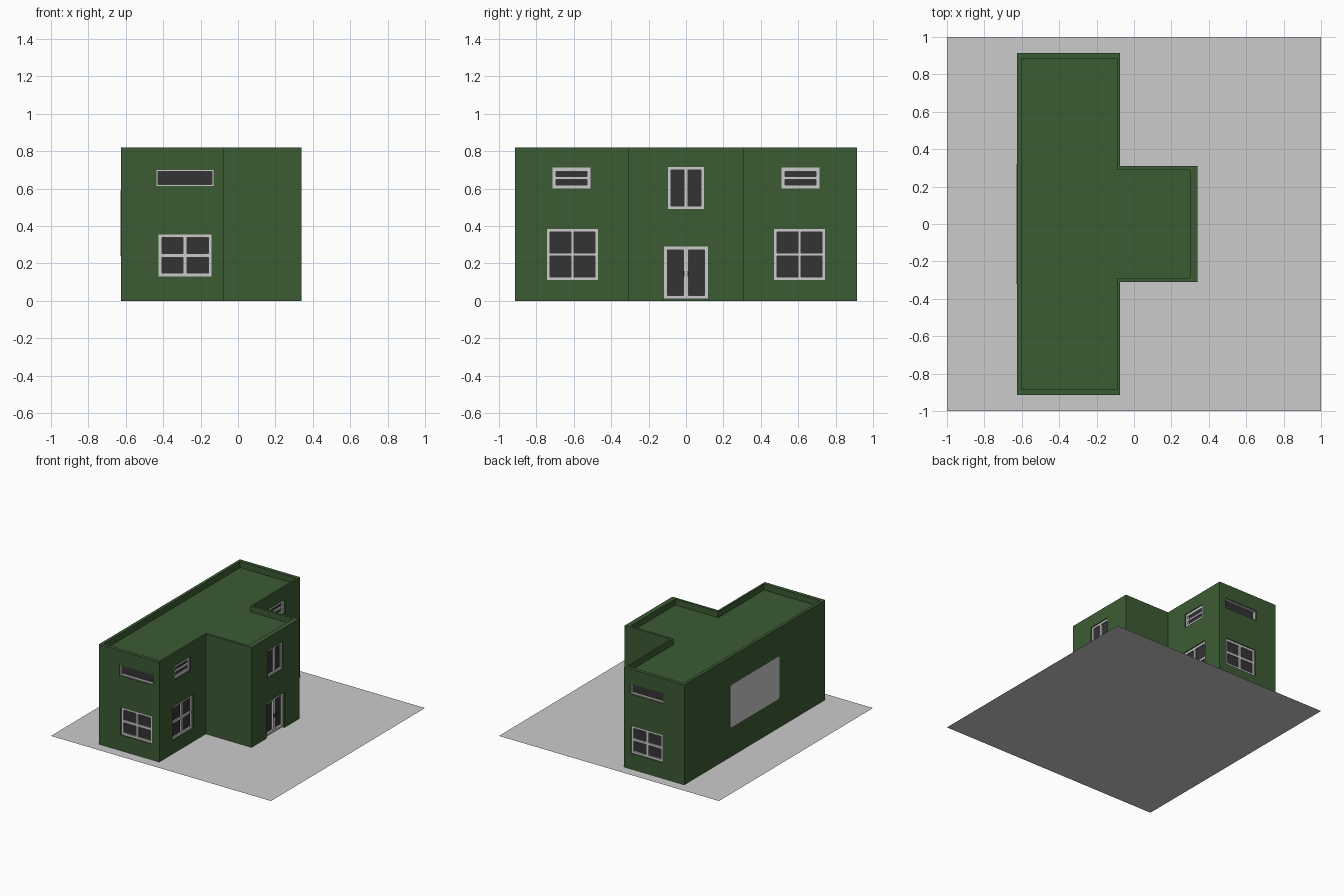
import bpy, bmesh, math
from mathutils import Matrix, Vector

if "Cube" in bpy.data.objects:
    bpy.data.objects.remove(bpy.data.objects["Cube"])


def material(name, r, g, b):
    m = bpy.data.materials.new(name)
    m.diffuse_color = (r, g, b, 1)
    m.use_nodes = True
    m.node_tree.nodes["Principled BSDF"].inputs["Base Color"].default_value = m.diffuse_color
    return m


GREEN = material("wall green", 0.045, 0.105, 0.034)
LIGHT = material("light grey", 0.6, 0.6, 0.6)
DARK = material("dark pane", 0.034, 0.034, 0.034)
H = 0.82


def finish(name, bm, mats, matrix=Matrix()):
    me = bpy.data.meshes.new(name)
    bmesh.ops.recalc_face_normals(bm, faces=bm.faces)
    bm.to_mesh(me)
    bm.free()
    for m in mats:
        me.materials.append(m)
    ob = bpy.data.objects.new(name, me)
    ob.matrix_world = matrix
    bpy.context.collection.objects.link(ob)
    return ob


def box(bm, lo, hi, mat=0, matrix=Matrix()):
    lo, hi = Vector(lo), Vector(hi)
    t = Matrix.Translation((lo + hi) / 2) @ Matrix.Diagonal((*(hi - lo), 1))
    verts = bmesh.ops.create_cube(bm, size=1, matrix=matrix @ t)["verts"]
    for f in {f for v in verts for f in v.link_faces}:
        f.material_index = mat


def prism(bm, outline, z0, z1):
    f = bm.faces.new([bm.verts.new((x, y, z0)) for x, y in outline])
    top = bmesh.ops.extrude_face_region(bm, geom=[f])["geom"]
    bmesh.ops.translate(bm, vec=(0, 0, z1 - z0),
                        verts=[v for v in top if isinstance(v, bmesh.types.BMVert)])


def t_outline(x0, x1, x2, long_y, wing_y):
    half = [(x0, -long_y), (x1, -long_y), (x1, -wing_y), (x2, -wing_y)]
    return half + [(x, -y) for x, y in reversed(half)]


def facing(angle, x, y):
    # local frame: x along the wall, -y outwards, z up
    return Matrix.Translation((x, y, 0)) @ Matrix.Rotation(math.radians(angle), 4, 'Z')


# openings: name, wall frame, centre, width, z0, z1, columns, rows, frame, bar, pane depth
openings = []
for side, angle, s in (("front", 0, -1), ("back", 180, 1)):
    wall = facing(angle, -0.283, 0.915 * s)
    openings += [(side + "_lower_window", wall, 0, 0.285, 0.13, 0.355, 2, 2, 0.018, 0.02, 0.02),
                 (side + "_upper_window", wall, 0, 0.305, 0.615, 0.70, 1, 1, 0.008, 0, 0.028)]
    wall = facing(90, -0.075, 0)
    openings += [(side + "_side_lower_window", wall, 0.607 * s, 0.275, 0.11, 0.385, 2, 2, 0.018, 0.018, 0.02),
                 (side + "_side_upper_window", wall, 0.612 * s, 0.205, 0.60, 0.712, 1, 2, 0.02, 0.015, 0.02)]
wall = facing(90, 0.34, 0)
openings += [("wing_window", wall, 0, 0.192, 0.49, 0.715, 2, 1, 0.016, 0.02, 0.02),
             ("double_door", wall, 0, 0.235, 0.01, 0.29, 2, 1, 0.018, 0.026, 0.025)]
DEPTH = 0.035

# cutter for wall openings and the sunken roof
bm = bmesh.new()
for name, wall, c, w, z0, z1, *_ in openings:
    floor = -0.1 if name == "double_door" else z0
    box(bm, (c - w / 2, -0.1, floor), (c + w / 2, DEPTH, z1), 0, wall)
prism(bm, t_outline(-0.60, -0.09, 0.30, 0.885, 0.29), H - 0.05, H + 0.1)
cutter = finish("opening_cutter", bm, [GREEN])
cutter.hide_render = True

# building walls with parapet
bm = bmesh.new()
prism(bm, t_outline(-0.625, -0.075, 0.34, 0.915, 0.31), 0, H)
building = finish("building", bm, [GREEN])
mod = building.modifiers.new("openings", 'BOOLEAN')
mod.operation, mod.solver, mod.object = 'DIFFERENCE', 'EXACT', cutter
deps = bpy.context.evaluated_depsgraph_get()
mesh = bpy.data.meshes.new_from_object(building.evaluated_get(deps))
building.modifiers.clear()
building.data = mesh
bpy.data.objects.remove(cutter)
# open underside, covered by the base plate
bm = bmesh.new()
bm.from_mesh(mesh)
under = [f for f in bm.faces if f.calc_center_median().z < 0.001 and abs(f.normal.z) > 0.9]
bmesh.ops.delete(bm, geom=under, context='FACES')
bm.to_mesh(mesh)
bm.free()

# windows and door: frame, bars and dark pane inside each opening
for name, wall, c, w, z0, z1, cols, rows, fr, bar, pane in openings:
    bm = bmesh.new()
    x0, x1, front = c - w / 2, c + w / 2, 0.008
    box(bm, (x0, pane, z0), (x1, DEPTH, z1), 1)
    for a, b in ((x0, x0 + fr), (x1 - fr, x1)):
        box(bm, (a, front, z0), (b, pane, z1))
    for a, b in ((z0, z0 + fr), (z1 - fr, z1)):
        box(bm, (x0 + fr, front, a), (x1 - fr, pane, b))
    if cols == 2:
        box(bm, (c - bar / 2, front, z0 + fr), (c + bar / 2, pane, z1 - fr))
    if rows == 2:
        m = (z0 + z1) / 2
        box(bm, (x0 + fr, front + 0.001, m - bar / 2), (x1 - fr, pane, m + bar / 2))
    if name == "double_door":
        for s in (-1, 1):  # handles
            box(bm, (c + s * 0.012 - 0.005, 0.002, 0.13), (c + s * 0.012 + 0.005, front, 0.16), 1)
    finish(name, bm, [LIGHT, DARK], wall)

# rounded panel on the long blank wall
bm = bmesh.new()
r, pts = 0.02, []
for i, (sy, sz) in enumerate(((1, 1), (-1, 1), (-1, -1), (1, -1))):
    for k in range(4):
        a = math.radians(90 * i + 30 * k)
        pts.append((sy * (0.32 - r) + r * math.cos(a), sz * (0.175 - r) + r * math.sin(a)))
prism(bm, pts, 0, 0.003)
to_wall = Matrix(((0, 0, -1, -0.625), (1, 0, 0, 0), (0, 1, 0, 0.415), (0, 0, 0, 1)))
bm.transform(to_wall)
finish("wall_panel", bm, [LIGHT])

# flat base plate
bm = bmesh.new()
bmesh.ops.create_grid(bm, x_segments=1, y_segments=1, size=1)
finish("base_plate", bm, [LIGHT])
